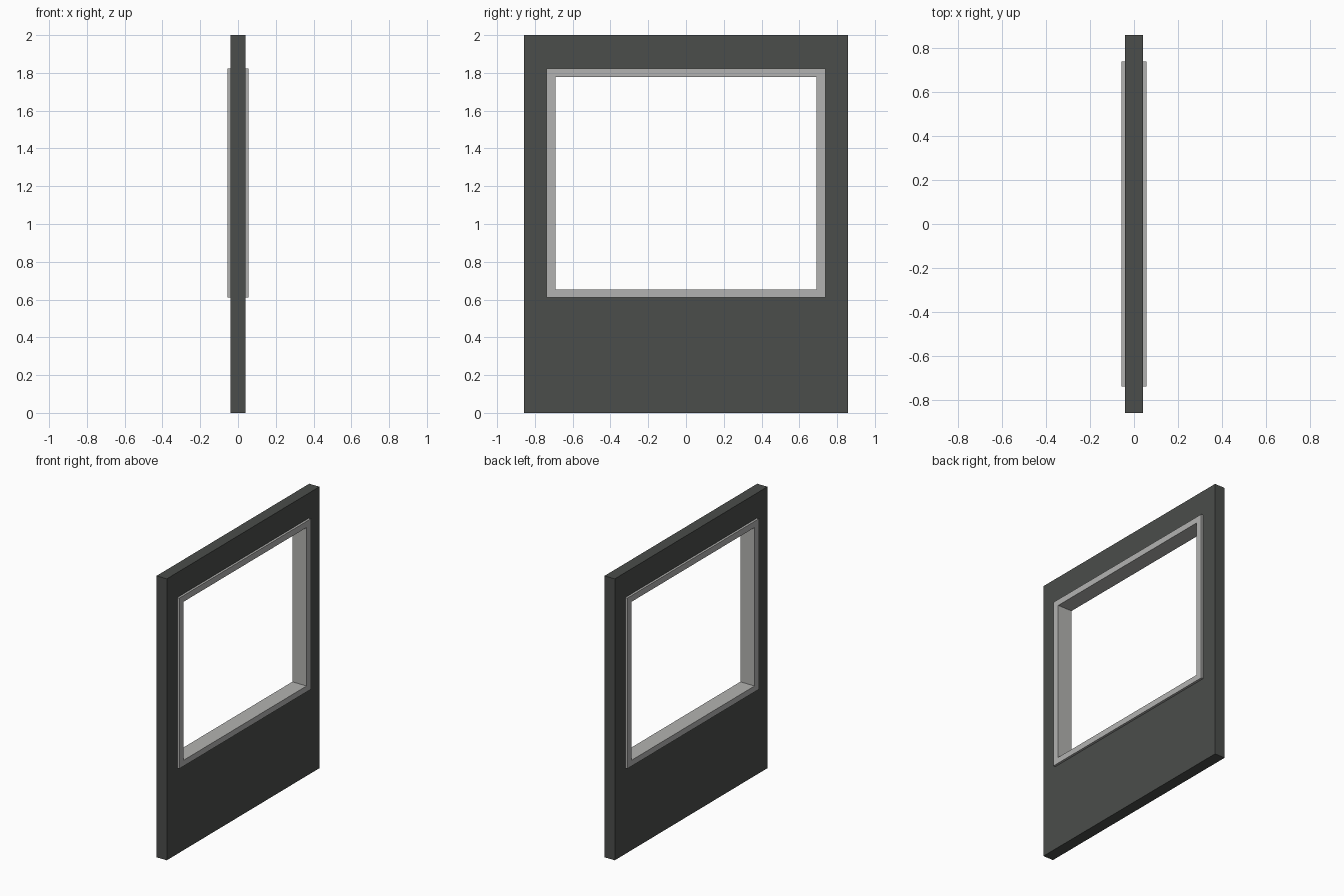
import bpy
import bmesh

if "Cube" in bpy.data.objects:
    bpy.data.objects.remove(bpy.data.objects["Cube"])


def material(name, color):
    mat = bpy.data.materials.new(name)
    mat.diffuse_color = (*color, 1)
    mat.use_nodes = True
    mat.node_tree.nodes["Principled BSDF"].inputs["Base Color"].default_value = mat.diffuse_color
    return mat


def ring(name, depth, outer, inner, mat):
    """Rectangular ring in the YZ plane; outer / inner = (half width, z low, z high)."""
    bm = bmesh.new()

    def loop(x, rect):
        w, lo, hi = rect
        return [bm.verts.new((x, y, z)) for y, z in ((-w, lo), (w, lo), (w, hi), (-w, hi))]

    h = depth / 2
    loops = [loop(h, outer), loop(h, inner), loop(-h, inner), loop(-h, outer)]
    for k in range(4):
        a, b = loops[k], loops[(k + 1) % 4]
        for i in range(4):
            j = (i + 1) % 4
            bm.faces.new((a[i], a[j], b[j], b[i]))
    bmesh.ops.recalc_face_normals(bm, faces=bm.faces)
    mesh = bpy.data.meshes.new(name)
    bm.to_mesh(mesh)
    bm.free()
    mesh.materials.append(mat)
    obj = bpy.data.objects.new(name, mesh)
    bpy.context.collection.objects.link(obj)
    return obj


dark = material("dark_panel", (0.07, 0.075, 0.07))
light = material("light_trim", (0.45, 0.45, 0.44))

opening = (0.738, 0.61, 1.822)

# Wall panel with a window opening
ring("panel", 0.08, (0.857, 0.0, 2.0), opening, dark)

# Window trim lining the opening and standing slightly proud on both sides
ring("window_frame", 0.112, opening, (0.69, 0.652, 1.778), light)
